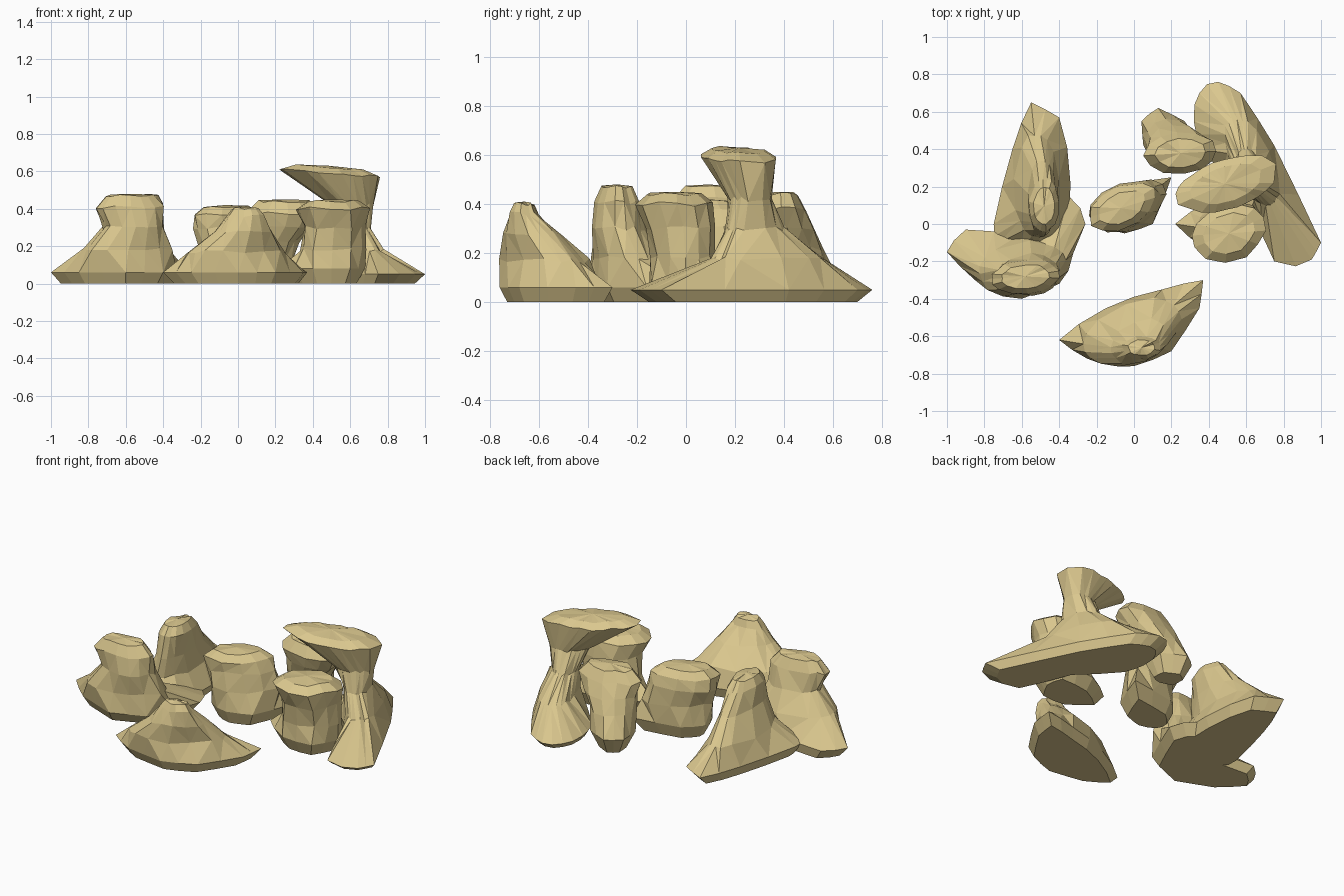
import bpy
import bmesh
import math
import random
from mathutils import Vector

random.seed(4)

default_cube = bpy.data.objects.get("Cube")
if default_cube:
    bpy.data.objects.remove(default_cube, do_unlink=True)

# One sandstone colour for every rock
sandstone = bpy.data.materials.new("sandstone")
sandstone.use_nodes = True
colour = (.7, .57, .27, 1)
sandstone.diffuse_color = colour
sandstone.node_tree.nodes["Principled BSDF"].inputs["Base Color"].default_value = colour


def footprint(corners, height):
    """Corners of the foot with a slightly bulging point added between neighbours."""
    corners = [Vector((x, y, height)) for x, y in corners]
    centre = sum(corners, Vector()) / len(corners)
    points = []
    for corner, following in zip(corners, corners[1:] + corners[:1]):
        middle = corner.lerp(following, .5)
        points += [corner, centre.lerp(middle, random.uniform(1, 1.08))]
    return centre, points


def ring_angles(centre, points):
    """Angles for the upper sections: halfway between the foot's own and even spacing."""
    own = []
    for point in points:
        offset = point - centre
        angle = math.atan2(offset.y, offset.x)
        while own and angle < own[-1] - .5:
            angle += math.tau
        own.append(angle)
    even = [math.tau * i / len(points) for i in range(len(points))]
    start = sum(a - e for a, e in zip(own, even)) / len(points)
    return [(a + e + start) / 2 for a, e in zip(own, even)]


def section(angles, height, centre, length, width, turn=0, slope=0):
    """A slightly chipped ellipse, turned about z and sloping along x."""
    turn = math.radians(turn)
    points = []
    for angle in angles:
        chip = random.uniform(.96, 1.06)
        u = length * chip * math.cos(angle - turn)
        v = width * chip * math.sin(angle - turn)
        x = u * math.cos(turn) - v * math.sin(turn)
        y = u * math.sin(turn) + v * math.cos(turn)
        lift = slope * x + random.uniform(-.01, .01)
        points.append(Vector((centre[0] + x, centre[1] + y, height + lift)))
    return points


def make_rock(name, corners, sections, top, foot_height=.06, sole_size=.86):
    """Loft an undercut foot through elliptical sections to a domed crown."""
    centre, foot = footprint(corners, foot_height)
    angles = ring_angles(centre, foot)
    ground = Vector((centre.x, centre.y, 0))
    sole = [ground.lerp(Vector((p.x, p.y, 0)), sole_size) for p in foot]
    body = [section(angles, *values) for values in sections]

    # The crown is the last section drawn in and raised
    head = body[-1]
    head_centre = sum(head, Vector()) / len(head)
    rise = Vector((0, 0, top - .01 - head_centre.z))
    crown = [head_centre.lerp(p, .7) + rise for p in head]

    bm = bmesh.new()
    rows = [[bm.verts.new(p) for p in loop] for loop in [sole, foot, *body, crown]]
    for low, high in zip(rows, rows[1:]):
        for i in range(len(low)):
            bm.faces.new((low[i - 1], low[i], high[i], high[i - 1]))
    bm.faces.new(rows[0][::-1])
    apex = bm.verts.new(head_centre + rise + Vector((0, 0, .01)))
    for i, corner in enumerate(rows[-1]):
        bm.faces.new((rows[-1][i - 1], corner, apex))
    bmesh.ops.triangulate(bm, faces=bm.faces[:], quad_method="SHORT_EDGE")
    bmesh.ops.recalc_face_normals(bm, faces=bm.faces[:])
    mesh = bpy.data.meshes.new(name)
    bm.to_mesh(mesh)
    bm.free()
    mesh.materials.append(sandstone)
    rock = bpy.data.objects.new(name, mesh)
    bpy.context.collection.objects.link(rock)


# Low pointed boulder at the front
make_rock(
    "front_boulder",
    corners=[(-.4, -.62), (-.25, -.72), (0, -.76), (.2, -.68),
             (.35, -.45), (.37, -.3), (.15, -.35), (-.15, -.45)],
    sections=[(.17, (-.01, -.58), .27, .15, 25),
              (.28, (.03, -.63), .16, .11, 25),
              (.36, (.04, -.66), .1, .06)],
    top=.41)

# Right-hand pillar with a wide foot and a swollen head
make_rock(
    "right_front_pillar",
    corners=[(-1, -.15), (-.85, -.3), (-.6, -.4), (-.4, -.32), (-.26, 0),
             (-.35, .15), (-.6, -.05), (-.9, -.03)],
    sections=[(.18, (-.59, -.24), .24, .14, 10),
              (.3, (-.56, -.27), .16, .11),
              (.41, (-.58, -.28), .18, .09, 5)],
    top=.48)

# Long ridge running backwards behind that pillar
make_rock(
    "right_back_ridge",
    corners=[(-.55, .65), (-.65, .4), (-.75, 0), (-.72, -.1), (-.5, -.15),
             (-.36, -.05), (-.34, .22), (-.4, .57)],
    sections=[(.18, (-.52, .2), .12, .28),
              (.3, (-.49, .14), .08, .2),
              (.42, (-.48, .1), .08, .14)],
    top=.48)

# Rounded boulder in the middle
make_rock(
    "middle_boulder",
    corners=[(.2, .25), (-.1, .2), (-.2, .1), (-.18, 0), (-.05, -.05), (.1, 0)],
    sections=[(.2, (-.02, .1), .2, .12, 28),
              (.3, (-.05, .1), .2, .12, 25),
              (.37, (-.06, .09), .19, .11, 25)],
    top=.42, foot_height=.08, sole_size=.75)

# Small leaning rock at the back
make_rock(
    "back_boulder",
    corners=[(.04, .55), (.05, .42), (.18, .38), (.28, .42), (.27, .55), (.13, .62)],
    sections=[(.22, (.19, .44), .13, .12),
              (.3, (.23, .41), .16, .12),
              (.38, (.25, .38), .19, .11, 5)],
    top=.45, foot_height=.1, sole_size=.6)

# Stout pillar tucked in front of the tall rock
make_rock(
    "left_front_pillar",
    corners=[(.22, 0), (.4, -.14), (.6, -.14), (.68, 0), (.65, .14), (.4, .12)],
    sections=[(.18, (.51, -.01), .18, .13, 10),
              (.3, (.52, -.02), .17, .14, 20),
              (.4, (.5, -.05), .2, .15, 18)],
    top=.45, foot_height=.08, sole_size=.75)

# Tall mushroom rock: long spreading foot, thin neck, tilted cap
make_rock(
    "mushroom_rock",
    corners=[(.45, .76), (.35, .7), (.32, .55), (.36, .4), (.6, .15), (.75, -.2),
             (.95, -.19), (1, -.1), (.75, .42), (.57, .7)],
    sections=[(.18, (.63, .33), .25, .11, 115),
              (.3, (.62, .28), .12, .08, 110),
              (.42, (.61, .26), .12, .08, 25),
              (.59, (.49, .21), .29, .13, 18, -.06)],
    top=.63, foot_height=.05)
